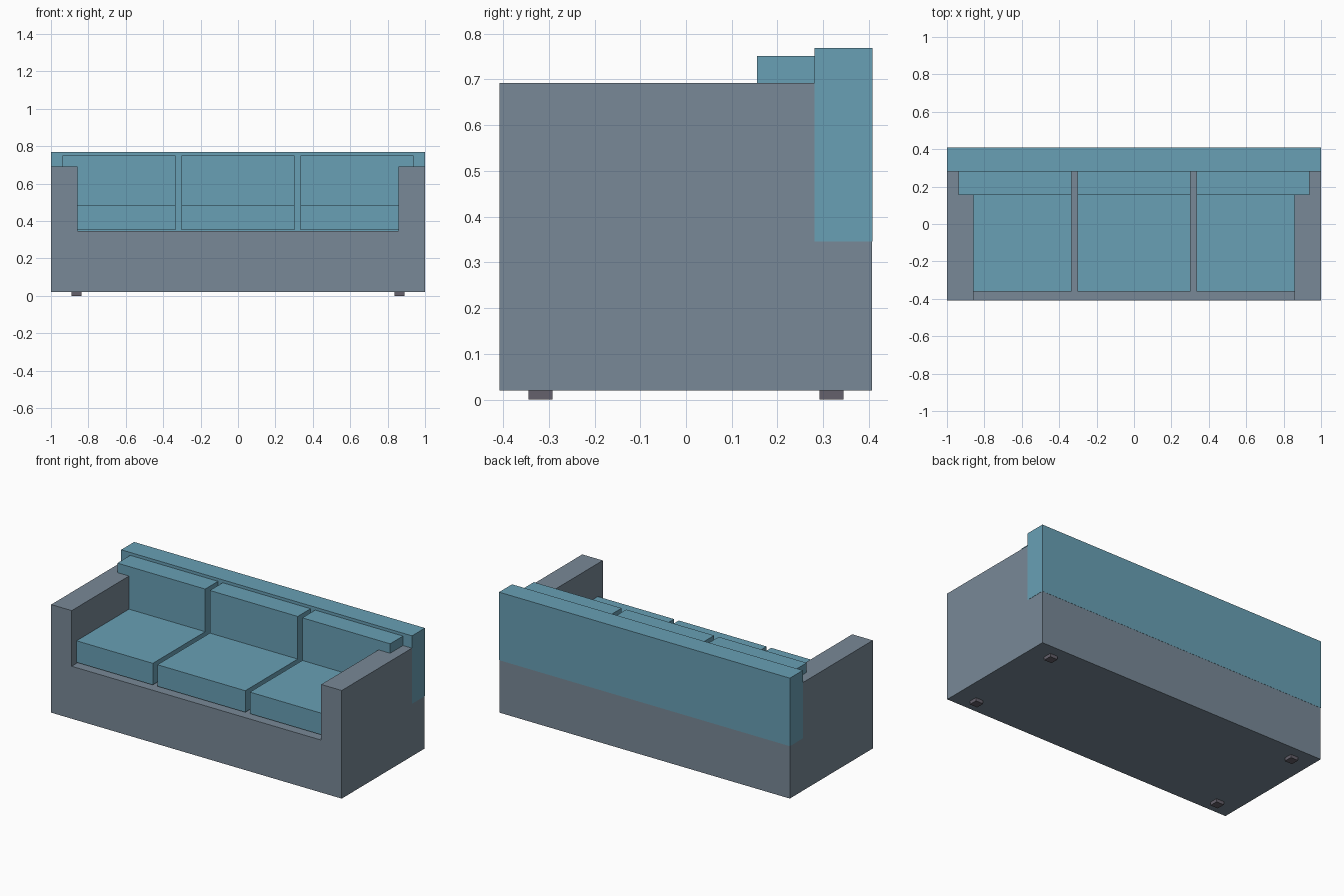
import bpy, bmesh

if "Cube" in bpy.data.objects:
    bpy.data.objects.remove(bpy.data.objects["Cube"])


def material(name, color):
    m = bpy.data.materials.new(name)
    m.diffuse_color = (*color, 1)
    m.use_nodes = True
    m.node_tree.nodes["Principled BSDF"].inputs["Base Color"].default_value = m.diffuse_color
    return m


FRAME = material("slate_fabric", (0.19, 0.25, 0.31))
CUSHION = material("blue_fabric", (0.14, 0.35, 0.46))
DARK = material("dark_feet", (0.13, 0.12, 0.15))


def finish(name, bm, mat):
    bmesh.ops.recalc_face_normals(bm, faces=bm.faces)
    mesh = bpy.data.meshes.new(name)
    bm.to_mesh(mesh)
    bm.free()
    mesh.materials.append(mat)
    ob = bpy.data.objects.new(name, mesh)
    bpy.context.collection.objects.link(ob)
    return ob


def box(name, x, y, z, mat):
    bm = bmesh.new()
    bmesh.ops.create_cube(bm, size=1)
    for v in bm.verts:
        v.co = [(lo + hi) / 2 + c * (hi - lo) for c, (lo, hi) in zip(v.co, (x, y, z))]
    return finish(name, bm, mat)


def extrude_y(name, profile, y0, y1, mat):
    bm = bmesh.new()
    face = bm.faces.new([bm.verts.new((x, y0, z)) for x, z in profile])
    new = bmesh.ops.extrude_face_region(bm, geom=[face])["geom"]
    bmesh.ops.translate(bm, vec=(0, y1 - y0, 0),
                        verts=[g for g in new if isinstance(g, bmesh.types.BMVert)])
    return finish(name, bm, mat)


# Base and both arms: one U-shaped section
half = [(0.999, 0.02), (0.999, 0.692), (0.858, 0.692), (0.858, 0.346)]
extrude_y("base_and_arms", half + [(-x, z) for x, z in reversed(half)],
          -0.408, 0.407, FRAME)

# Backrest, a hair proud of the frame so the faces stay apart
box("backrest", (-1, 1), (0.281, 0.408), (0.346, 0.769), CUSHION)

# Three seat cushions and three back cushions, outer ones tucked into the arms
for side, i in (("left", -1), ("middle", 0), ("right", 1)):
    x = (i * 0.636 - 0.302, i * 0.636 + 0.302)
    box(f"{side}_seat_cushion", x, (-0.36, 0.281), (0.352, 0.486), CUSHION)
    box(f"{side}_back_cushion", x, (0.155, 0.281), (0.486, 0.751), CUSHION)

# Four small feet
for sx, xn in ((-1, "left"), (1, "right")):
    for sy, yn in ((-1, "front"), (1, "back")):
        cx, cy = sx * 0.864, sy * 0.318
        box(f"{yn}_{xn}_foot", (cx - 0.026, cx + 0.026),
            (cy - 0.026, cy + 0.026), (0, 0.021), DARK)
